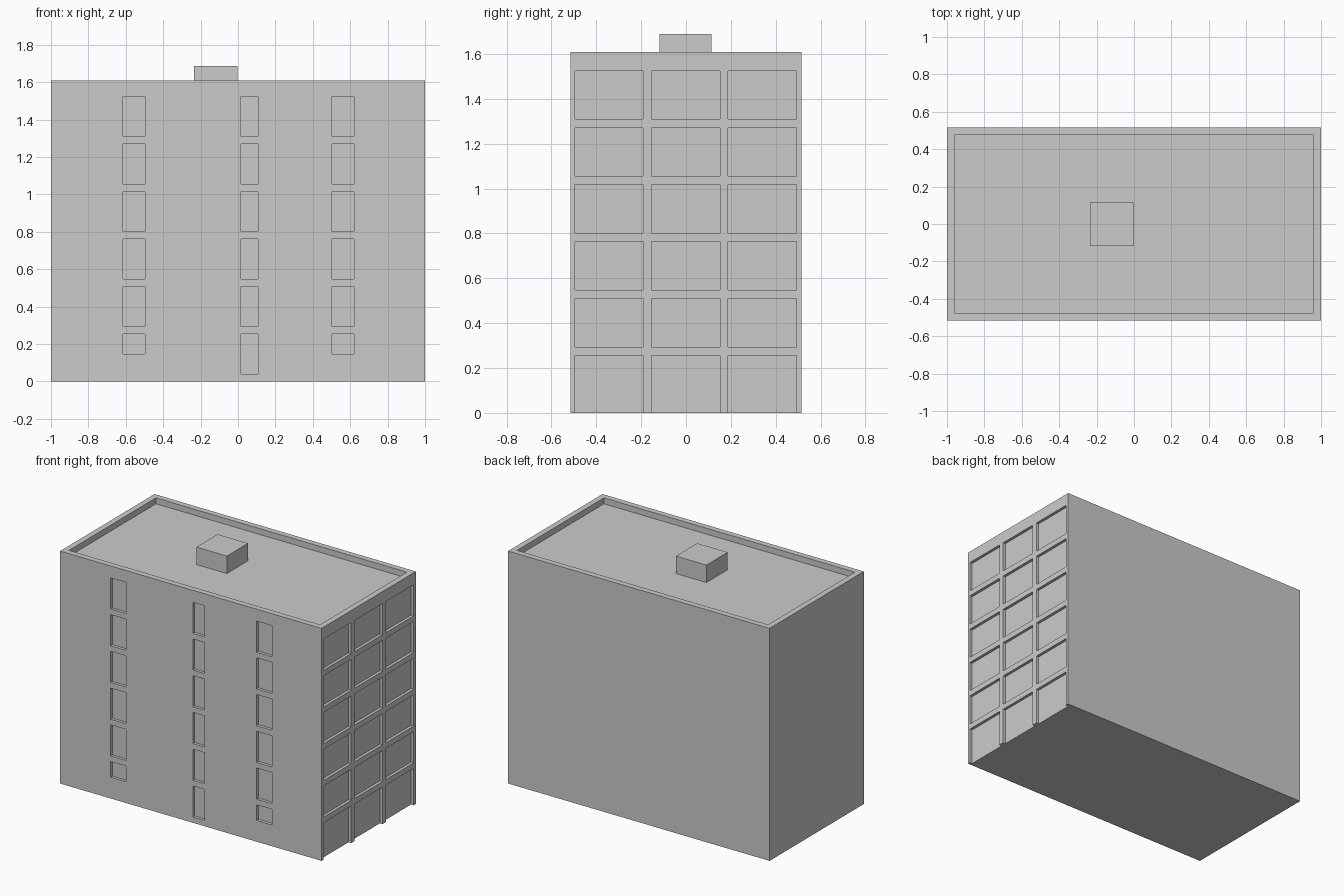
import bpy
import bmesh
from mathutils import Matrix, Vector

if "Cube" in bpy.data.objects:
    bpy.data.objects.remove(bpy.data.objects["Cube"])

HX, HY, TOP = 1.0, 0.515, 1.608   # half width, half depth, wall height
ROOF, RIM = 1.567, 0.04           # roof deck level, parapet thickness
DEPTH = 0.02                      # window recess depth


def boxes(name, bounds):
    """One object made of axis-aligned boxes given as (x0, x1, y0, y1, z0, z1)."""
    bm = bmesh.new()
    for x0, x1, y0, y1, z0, z1 in bounds:
        centre = Vector((x0 + x1, y0 + y1, z0 + z1)) / 2
        size = Matrix.Diagonal((x1 - x0, y1 - y0, z1 - z0, 1))
        bmesh.ops.create_cube(bm, size=1, matrix=Matrix.Translation(centre) @ size)
    mesh = bpy.data.meshes.new(name)
    bm.to_mesh(mesh)
    bm.free()
    obj = bpy.data.objects.new(name, mesh)
    bpy.context.collection.objects.link(obj)
    return obj


# Main block
building = boxes("building", [(-HX, HX, -HY, HY, 0, TOP)])

# Roof well that leaves a parapet
cuts = [(-HX + RIM, HX - RIM, -HY + RIM, HY - RIM, ROOF, TOP + 0.1)]

# Six storeys of recessed windows
for floor in range(6):
    head = 0.255 + 0.254 * floor
    sill = head - 0.215

    # Front: three narrow columns, short ground-floor windows beside the door
    for x0, x1, is_door in ((-0.615, -0.497, False), (0.015, 0.106, True), (0.502, 0.62, False)):
        low = 0.147 if floor == 0 and not is_door else sill
        cuts.append((x0, x1, -HY - 0.1, -HY + DEPTH, low, head))

    # Right side: three wide bays, ground-floor bays reach the ground
    for y in (-0.343, -0.001, 0.34):
        low = -0.1 if floor == 0 else sill
        cuts.append((HX - DEPTH, HX + 0.1, y - 0.152, y + 0.152, low, head))

cutter = boxes("recess_cutter", cuts)
cutter.hide_render = True

boolean = building.modifiers.new("recesses", 'BOOLEAN')
boolean.operation = 'DIFFERENCE'
boolean.solver = 'EXACT'
boolean.object = cutter
bpy.context.view_layer.objects.active = building
bpy.ops.object.modifier_apply(modifier=boolean.name)
bpy.data.objects.remove(cutter)

# Rooftop access box
boxes("roof_hatch", [(-0.236, -0.003, -0.118, 0.114, ROOF, 1.688)])
